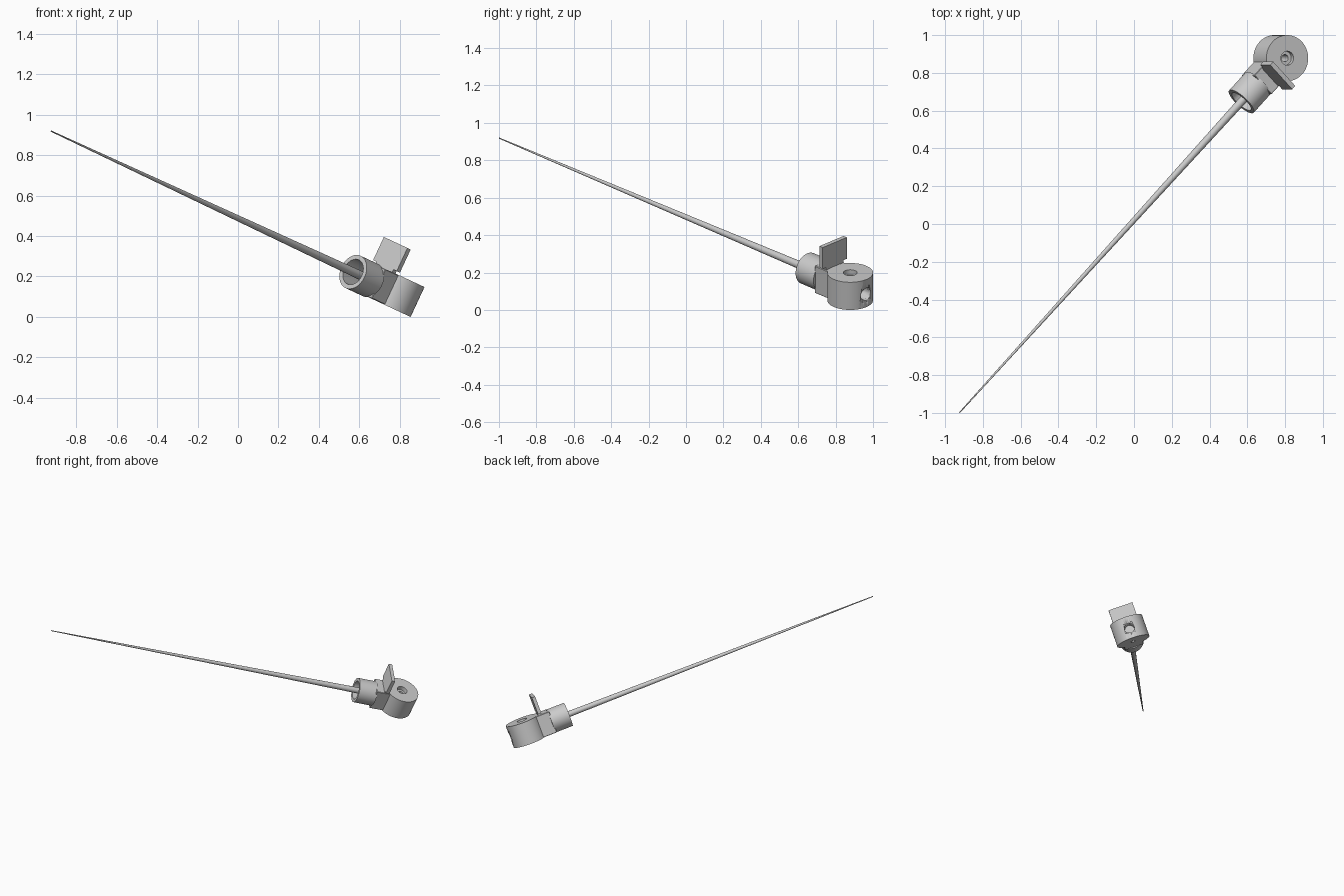
import bpy, bmesh, math
from mathutils import Matrix, Vector

if "Cube" in bpy.data.objects:
    bpy.data.objects.remove(bpy.data.objects["Cube"])

# Local frame: x runs along the rod towards the head, z is the head's axis
T = math.radians(25)
E, Y = Vector((math.cos(T), 0, -math.sin(T))), Vector((0, 1, 0))
D, V = (E + Y).normalized(), (Y - E).normalized()
U = D.cross(V)
FRAME = Matrix.Translation((0.777, 0.878, 0.1255)) @ Matrix((D, V, U)).transposed().to_4x4()
ALONG = Matrix.Rotation(math.radians(90), 4, 'Y')      # turns z into the rod direction


def finish(name, bm, smooth=True):
    bmesh.ops.remove_doubles(bm, verts=bm.verts, dist=1e-5)
    bmesh.ops.recalc_face_normals(bm, faces=bm.faces)
    me = bpy.data.meshes.new(name)
    bm.to_mesh(me)
    bm.free()
    ob = bpy.data.objects.new(name, me)
    bpy.context.collection.objects.link(ob)
    if smooth:
        bpy.ops.object.select_all(action='DESELECT')
        ob.select_set(True)
        bpy.context.view_layer.objects.active = ob
        bpy.ops.object.shade_smooth_by_angle(angle=math.radians(30))
    return ob


def lathe(name, profile, turn=Matrix(), sides=48, closed=False):
    """Spin (radius, height) points about z, then place in the frame."""
    bm = bmesh.new()
    pts = [bm.verts.new((r, 0, h)) for r, h in profile]
    edges = [bm.edges.new(p) for p in zip(pts, pts[1:])]
    if closed:
        edges.append(bm.edges.new((pts[-1], pts[0])))
    bmesh.ops.spin(bm, geom=pts + edges, cent=(0, 0, 0), axis=(0, 0, 1),
                   angle=2 * math.pi, steps=sides)
    bm.transform(FRAME @ turn)
    return finish(name, bm)


def box(name, lo, hi, bevel=0):
    bm = bmesh.new()
    lo, hi = Vector(lo), Vector(hi)
    bmesh.ops.create_cube(bm, size=1)
    bm.transform(Matrix.Translation((lo + hi) / 2) @ Matrix.Diagonal((*(hi - lo), 1)))
    if bevel:
        bmesh.ops.bevel(bm, geom=bm.edges[:], offset=bevel, segments=1, affect='EDGES')
    bm.transform(FRAME)
    return finish(name, bm, False)


# Head: round drum with a counterbored hole through its axis
H, R = 0.0815, 0.122
head = lathe("head_drum", [(0.019, -H), (R, -H), (R, H), (0.037, H),
                           (0.037, H - 0.03), (0.019, H - 0.03)], sides=64, closed=True)

# Side port in the drum, opposite the rod
cutter = lathe("port_cutter", [(0, 0.04), (0.036, 0.04), (0.036, 0.2), (0, 0.2)],
               Matrix.Translation((0, 0, -0.005)) @ ALONG)
cutter.hide_render = True
mod = head.modifiers.new("port", 'BOOLEAN')
mod.operation, mod.solver, mod.object = 'DIFFERENCE', 'EXACT', cutter
bpy.context.view_layer.objects.active = head
bpy.ops.object.modifier_apply(modifier=mod.name)
bpy.data.objects.remove(cutter)

# Neck block, socket tube and tapered rod
box("neck_block", (-0.2, -0.071, -0.08), (-0.06, 0.071, 0.08), 0.003)
lathe("socket_tube", [(0, -0.19), (0.088, -0.19), (0.088, -0.325), (0.066, -0.325),
                      (0.066, -0.205), (0, -0.205)], ALONG)
lathe("tapered_rod", [(0, -0.2), (0.0225, -0.2), (0.003, -2.654), (0, -2.654)], ALONG, 24)

# Thumb tab on a short stem
box("tab_stem", (-0.142, -0.066, 0.07), (-0.117, 0.066, 0.1))
box("thumb_tab", (-0.142, -0.091, 0.095), (-0.117, 0.091, 0.221))
